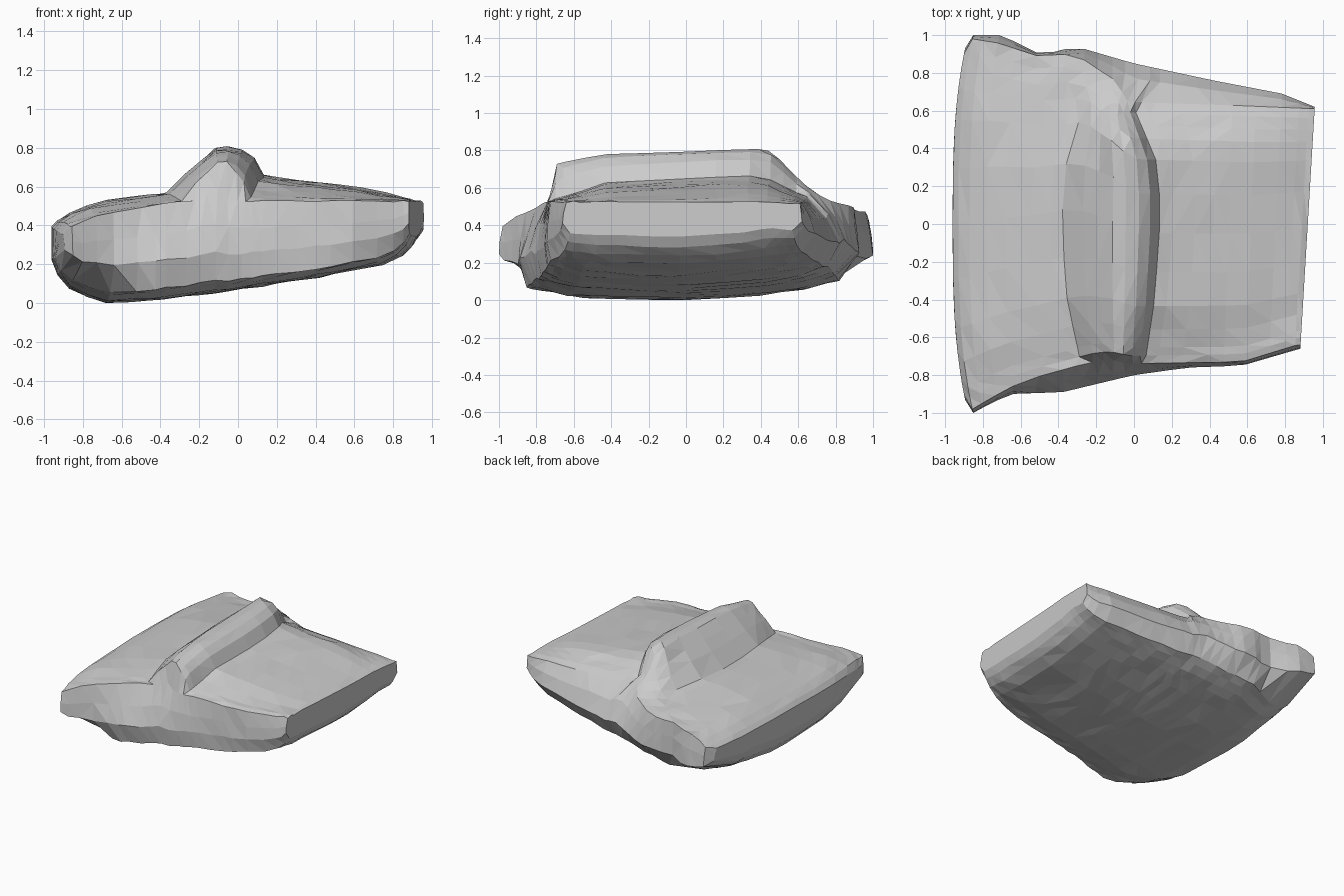
import bpy
import bmesh
import random

random.seed(4)
default_cube = bpy.data.objects.get("Cube")
if default_cube:
    bpy.data.objects.remove(default_cube, do_unlink=True)


def curve(points, value):
    """Piecewise linear profile through a few points."""
    if value <= points[0][0]:
        return points[0][1]
    for (a, fa), (b, fb) in zip(points, points[1:]):
        if value <= b:
            return fa + (fb - fa) * (value - a) / (b - a)
    return points[-1][1]


def mix(a, b, factor):
    return a + (b - a) * factor


# Plan outlines: upper rim, widest line and lower edge, front and back
FRONT_RIM = [(-.96, -.9), (-.93, -.98), (-.6, -.82), (-.35, -.74), (-.15, -.72),
             (0, -.74), (.6, -.73), (.9, -.64)]
FRONT_OUT = [(-.96, -.93), (-.93, -1), (-.84, -.96), (-.7, -.9), (-.4, -.89),
             (0, -.8), (.3, -.76), (.6, -.75), (.92, -.66)]
FRONT_LOW = [(-.96, -.62), (-.75, -.68), (-.5, -.86), (0, -.78), (.6, -.73),
             (.92, -.62)]
BACK_RIM = [(-.96, .9), (-.93, .98), (-.72, .95), (-.6, .89), (-.33, .9),
            (-.12, .77), (0, .65), (.92, .61)]
BACK_OUT = [(-.96, .93), (-.93, 1), (-.72, 1), (-.63, .92), (-.5, .9),
            (-.33, .94), (0, .85), (.4, .76), (.75, .69), (.92, .62)]
BACK_LOW = [(-.96, .62), (-.8, .66), (-.45, .82), (0, .77), (.7, .63),
            (.92, .57)]

# Heights along the width
CROWN = [(-.96, .4), (-.9, .46), (-.74, .53), (-.36, .58), (0, .62),
         (.13, .67), (.65, .6), (.92, .53)]
FRONT_HEIGHT = [(-.96, .36), (-.93, .4), (-.8, .45), (-.6, .49), (-.36, .53),
                (.92, .53)]
BACK_HEIGHT = [(-.96, .4), (-.85, .47), (-.33, .5), (0, .56), (.92, .52)]
BELLY = [(-.96, .22), (-.92, .12), (-.85, .06), (-.68, 0), (-.4, .02),
         (0, .07), (.4, .13), (.8, .21), (.88, .27), (.92, .34)]

# Central ridge: cross-section, strength along its length, bend and width
RIDGE = [(-.39, 0), (-.26, .11), (-.12, .2), (-.06, .205), (.01, .18),
         (.08, .11), (.13, 0)]
RIDGE_LENGTH = [(-.735, 0), (-.69, .95), (.1, 1), (.45, 1), (.62, .3), (.76, 0)]
RIDGE_BEND = [(-.7, 0), (.3, .01), (.6, -.03), (.75, 0)]
RIDGE_WIDTH = [(-.9, 1), (-.7, .7), (-.4, .9), (0, 1), (.3, .95), (.6, .55),
               (.78, 1)]
RIDGE_REACH = [(-.7, 0), (-.39, 1), (.13, 1), (.45, 0)]

# Front wall fullness, with a soft fold near one corner
FULLNESS = [(-.9, .8), (-.6, .6), (.4, .65), (.48, .3), (.62, .75)]

STATIONS = [-.96, -.93, -.87, -.78, -.68, -.55, -.45, -.39, -.28, -.2, -.12,
            -.05, .02, .08, .13, .2, .32, .42, .5, .62, .75, .84, .89, .92]
STEPS = [0, .03, .06, .13, .22, .35, .5, .65, .78, .86, .91, .96, 1]


def top_height(u, y, front, back):
    zf, zb, crown = (curve(c, u) for c in (FRONT_HEIGHT, BACK_HEIGHT, CROWN))
    cushion = curve([(front, zf), (front + .3, mix(zf, crown, .7)),
                     (.4, crown), (back, zb)], y)
    return cushion + curve(RIDGE, u) * curve(RIDGE_LENGTH, y)


def place(u, y, bend=0):
    """Bend the ridge and bow the two side edges."""
    shift = curve(RIDGE_BEND, y) + (curve(RIDGE_WIDTH, y) - 1) * (u + .08)
    x = u + bend * curve(RIDGE_REACH, u) * shift
    return x * (1 - .085 * abs(y) ** 3) if u < 0 else x * (1 + .065 * y)


def section(u):
    """Closed loop of points around the body at one station."""
    fr, fo, fl, br, bo, bl = (curve(c, u) for c in (
        FRONT_RIM, FRONT_OUT, FRONT_LOW, BACK_RIM, BACK_OUT, BACK_LOW))
    base = curve(BELLY, u)
    loop = []
    for t in STEPS:
        y = mix(fr, br, t)
        loop.append((place(u, y, 1), y, top_height(u, y, fr, br)))
    first, last = loop[0][2], loop[-1][2]
    low_front, low_back = mix(base, first, .12), mix(base, last, .2)
    # back wall
    lower = [(mix(br, bo, .6), mix(low_back, last, .7)),
             (bo, mix(low_back, last, .35))]
    # underside, from back to front
    for t in reversed(STEPS):
        lift = curve([(0, low_front - base), (.14, .012), (.45, 0), (.7, .015),
                      (.9, .05), (1, low_back - base)], t)
        lower.append((mix(fl, bl, t), base + lift))
    # front wall
    lower.append((fo, mix(low_front, first, .33)))
    lower.append((mix(fr, fo, curve(FULLNESS, u)), mix(low_front, first, .65)))
    return loop + [(place(u, y), y, z) for y, z in lower]


def wobble():
    return random.uniform(-.005, .005)


# Lofted cushion body
bm = bmesh.new()
rings = []
for u in STATIONS:
    rings.append([bm.verts.new((x, y, z + wobble())) for x, y, z in section(u)])
for ring, following in zip(rings, rings[1:]):
    count = len(ring)
    for i in range(count):
        j = (i + 1) % count
        bm.faces.new((ring[i], ring[j], following[j], following[i]))

# Side walls: strips joining the rim to the lower edge
n = len(STEPS)
for ring in (rings[0], rings[-1]):
    for i in range(n - 1):
        k = 2 * n + 1 - i
        bm.faces.new((ring[i], ring[i + 1], ring[k - 1], ring[k]))
    bm.faces.new(ring[n - 1:n + 3])
    bm.faces.new(ring[-3:] + ring[:1])

bmesh.ops.triangulate(bm, faces=bm.faces[:])
bmesh.ops.recalc_face_normals(bm, faces=bm.faces)
lowest = min(v.co.z for v in bm.verts)
for v in bm.verts:
    v.co.z -= lowest

mesh = bpy.data.meshes.new("cushion_body")
bm.to_mesh(mesh)
bm.free()
body = bpy.data.objects.new("cushion_body", mesh)
bpy.context.collection.objects.link(body)

# Single plain grey colour
grey = bpy.data.materials.new("light_grey")
grey.use_nodes = True
colour = (.6, .6, .6, 1)
grey.diffuse_color = colour
grey.node_tree.nodes["Principled BSDF"].inputs["Base Color"].default_value = colour
mesh.materials.append(grey)
